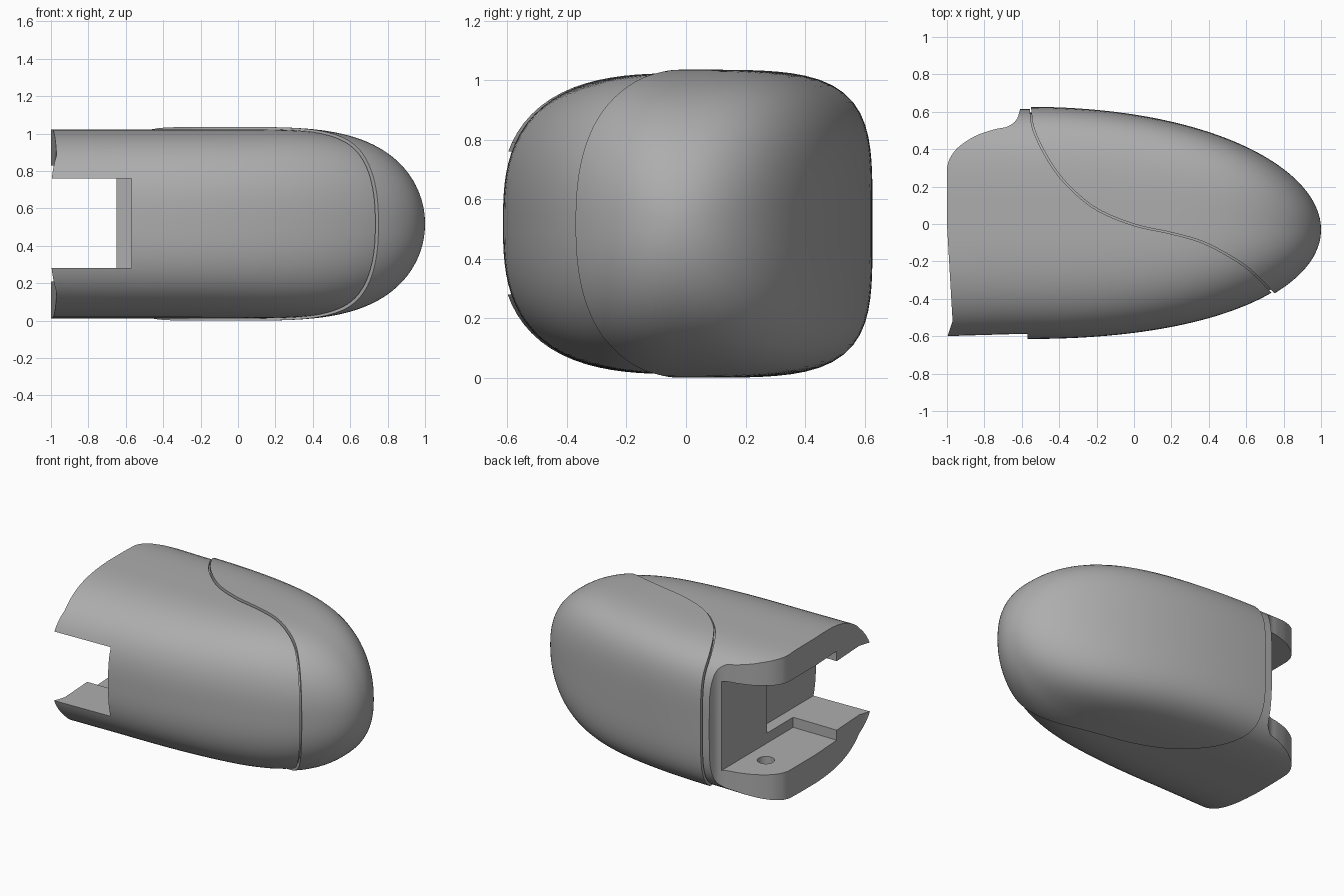
import bpy, bmesh, math
from mathutils import Vector

if "Cube" in bpy.data.objects:
    bpy.data.objects.remove(bpy.data.objects["Cube"])

grey = bpy.data.materials.new("plain_grey")
grey.diffuse_color = (0.42, 0.42, 0.42, 1)
grey.use_nodes = True
grey.node_tree.nodes["Principled BSDF"].inputs["Base Color"].default_value = grey.diffuse_color


def make_object(name, bm):
    bmesh.ops.recalc_face_normals(bm, faces=bm.faces)
    mesh = bpy.data.meshes.new(name)
    bm.to_mesh(mesh)
    bm.free()
    ob = bpy.data.objects.new(name, mesh)
    bpy.context.collection.objects.link(ob)
    mesh.materials.append(grey)
    return ob


def rounded_loft(name, inset, rings=56, sides=96):
    """Blunt rounded form: superellipse sections closing to a tip at +x."""
    bm = bmesh.new()
    loops = []
    for i in range(rings):
        x = -1.02 + (2.02 - inset) * math.sin(i / rings * math.pi / 2)
        u = (x + 0.6) / (1.6 - inset)
        w = max(0, u)
        half_w = (0.627 - inset) * math.sqrt(1 - w ** 2.2) + 0.05 * max(0, -u)
        half_h = (0.5175 - inset) * math.sqrt(1 - (max(0, x) / (1 - inset)) ** 3.4)
        loop = []
        for k in range(sides):
            a = 2 * math.pi * k / sides
            c, s = math.cos(a), math.sin(a)
            n = 4.2 if c > 0 else 2.8          # boxier back, softer front
            n += (2.2 - n) * w ** 3
            r = (abs(c) ** n + abs(s) ** n) ** (-1 / n)
            loop.append(bm.verts.new((x, -0.03 * w * w + r * c * half_w,
                                      0.5175 + r * s * half_h)))
        loops.append(loop)
    for a, b in zip(loops, loops[1:]):
        for k in range(sides):
            j = (k + 1) % sides
            bm.faces.new((a[k], a[j], b[j], b[k]))
    tip = bm.verts.new((1 - inset, -0.03, 0.5175))
    for k in range(sides):
        bm.faces.new((loops[-1][k], loops[-1][(k + 1) % sides], tip))
    bm.faces.new(loops[0])
    return make_object(name, bm)


def smooth_path(pts, steps=6):
    """Catmull-Rom curve through plan points."""
    p = [Vector(q) for q in [pts[0]] + pts + [pts[-1]]]
    out = []
    for i in range(1, len(p) - 2):
        a, b, c, d = p[i - 1:i + 3]
        for k in range(steps):
            t = k / steps
            out.append(0.5 * (2 * b + (c - a) * t + (2 * a - 5 * b + 4 * c - d) * t * t
                              + (3 * b - a - 3 * c + d) * t ** 3))
    return out + [p[-1]]


def prism(name, plan, z0=-0.3, z1=1.4):
    bm = bmesh.new()
    face = bm.faces.new([bm.verts.new((q[0], q[1], z0)) for q in plan])
    ext = bmesh.ops.extrude_face_region(bm, geom=[face])
    up = [v for v in ext["geom"] if isinstance(v, bmesh.types.BMVert)]
    bmesh.ops.translate(bm, verts=up, vec=(0, 0, z1 - z0))
    return make_object(name, bm)


def box(x0, x1, y0, y1, z0, z1):
    return prism("box_cutter", [(x0, y0), (x1, y0), (x1, y1), (x0, y1)], z0, z1)


def boolean(ob, cutter, operation):
    mod = ob.modifiers.new("cut", "BOOLEAN")
    mod.object, mod.operation, mod.solver = cutter, operation, "EXACT"
    bpy.context.view_layer.objects.active = ob
    bpy.ops.object.modifier_apply(modifier=mod.name)
    bpy.data.objects.remove(cutter)


def shift(path, d):
    return [q + Vector((d, d)) for q in path]


# S-shaped seam between front housing and rear cap, seen in plan
seam = smooth_path([(-0.56, 0.8), (-0.55, 0.62), (-0.53, 0.5), (-0.45, 0.34), (-0.35, 0.21),
                    (-0.2, 0.085), (0, 0), (0.2, -0.045), (0.36, -0.09), (0.5, -0.16),
                    (0.62, -0.24), (0.75, -0.37), (0.88, -0.52)])

# Rear cap, wrapping the back and the rounded tip
cap = rounded_loft("rear_cap", 0)
boolean(cap, prism("cap_cutter", seam + [Vector((1.3, -0.52)), Vector((1.3, 0.8))]), "INTERSECT")

# Front housing with a scooped open end
scoop = smooth_path([(-1.0, 0.3), (-0.985, 0.35), (-0.94, 0.41), (-0.85, 0.47), (-0.75, 0.505),
                     (-0.68, 0.52), (-0.63, 0.555), (-0.61, 0.61)])
end = [Vector(q) for q in ((0.88, -0.8), (-1.0, -0.8), (-1.0, -0.61), (-0.97, -0.52), (-1.0, 0))]
housing = rounded_loft("front_housing", 0.012)
boolean(housing, prism("housing_cutter", shift(seam, -0.007) + end + scoop
                       + [Vector((-0.61, 0.79))]), "INTERSECT")

# Clevis pocket, front slot and pivot pin hole
boolean(housing, box(-1.3, -0.65, -0.25, 0.9, 0.21, 0.83), "DIFFERENCE")
boolean(housing, box(-1.3, -0.57, -0.9, 0.04, 0.28, 0.76), "DIFFERENCE")
pin = [(-0.79 + 0.055 * math.cos(i * math.pi / 16), 0.25 + 0.055 * math.sin(i * math.pi / 16))
       for i in range(32)]
boolean(housing, prism("pin_cutter", pin, 0.1, 0.94), "DIFFERENCE")

# Recessed tongue closing the seam groove
tongue = rounded_loft("seam_tongue", 0.03)
boolean(tongue, prism("tongue_cutter", shift(seam, -0.03) + shift(seam, 0.03)[::-1]), "INTERSECT")

# Smooth shading with crisp cut edges
for ob in (cap, housing, tongue):
    bpy.ops.object.select_all(action="DESELECT")
    ob.select_set(True)
    bpy.context.view_layer.objects.active = ob
    bpy.ops.object.shade_smooth_by_angle(angle=math.radians(30))
